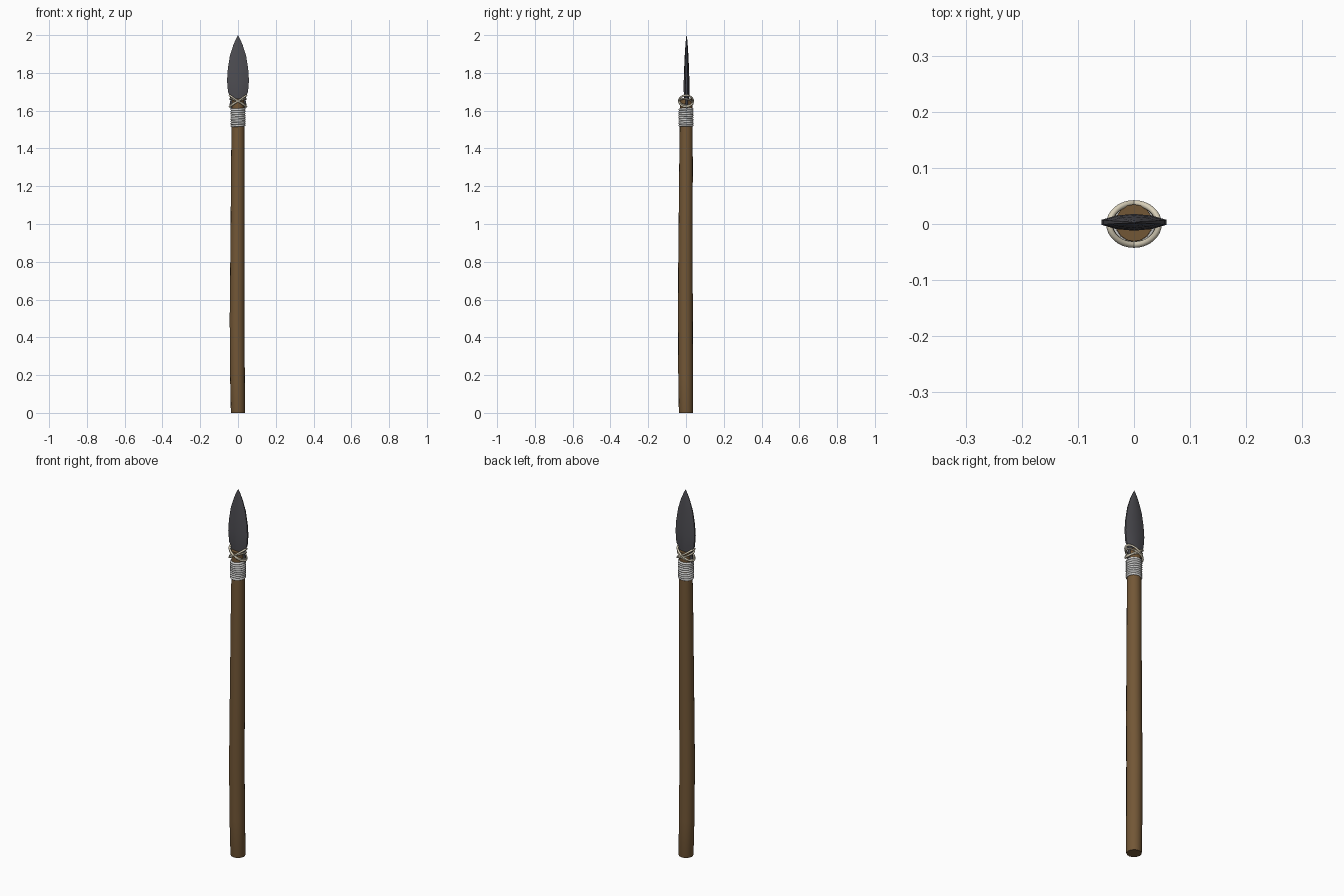
import bpy, bmesh, math
from math import sin, cos, pi

if "Cube" in bpy.data.objects:
    bpy.data.objects.remove(bpy.data.objects["Cube"])


def material(name, rgb):
    m = bpy.data.materials.new(name)
    m.diffuse_color = (*rgb, 1)
    m.use_nodes = True
    m.node_tree.nodes["Principled BSDF"].inputs["Base Color"].default_value = m.diffuse_color
    return m


WOOD = material("brown wood", (0.17, 0.095, 0.037))
STONE = material("dark stone", (0.075, 0.074, 0.085))
CORD = material("pale grey cord", (0.62, 0.62, 0.61))
TWINE = material("cream twine", (0.68, 0.62, 0.48))


def loft(name, rings, mat, angle, tip=None, closed=False):
    """Skin a list of rings with quads; cap the ends, or close into a loop."""
    bm = bmesh.new()
    vs = [[bm.verts.new(p) for p in r] for r in rings]
    n = len(vs[0])
    pairs = list(zip(vs, vs[1:])) + ([(vs[-1], vs[0])] if closed else [])
    for a, b in pairs:
        for i in range(n):
            j = (i + 1) % n
            bm.faces.new((a[i], a[j], b[j], b[i]))
    if not closed:
        bm.faces.new(vs[0][::-1])
        if tip:
            t = bm.verts.new(tip)
            for i in range(n):
                bm.faces.new((vs[-1][i], vs[-1][(i + 1) % n], t))
        else:
            bm.faces.new(vs[-1])
    bmesh.ops.recalc_face_normals(bm, faces=bm.faces)
    me = bpy.data.meshes.new(name)
    bm.to_mesh(me)
    bm.free()
    me.materials.append(mat)
    ob = bpy.data.objects.new(name, me)
    bpy.context.collection.objects.link(ob)
    bpy.ops.object.select_all(action='DESELECT')
    ob.select_set(True)
    bpy.context.view_layer.objects.active = ob
    bpy.ops.object.shade_smooth_by_angle(angle=math.radians(angle))
    return ob


def loop_rope(name, rx, ry, z, tilt, tube, mat, turn=0.0, seg=32, sides=8):
    """Closed elliptical rope ring, tilted so that it rises towards +x."""
    rings = []
    for k in range(seg):
        t = 2 * pi * k / seg
        ring = []
        for s in range(sides):
            a = 2 * pi * s / sides
            d = tube * cos(a)
            ring.append(((rx + d) * cos(t), (ry + d) * sin(t),
                         z + tilt * cos(t + turn) + tube * sin(a)))
        rings.append(ring)
    return loft(name, rings, mat, 60, closed=True)


# Slightly crooked wooden shaft: z, centre x, centre y, radius
shaft = [(0, 0, 0, 0.036), (0.008, 0, 0, 0.038), (0.2, -0.003, -0.002, 0.039),
         (0.5, -0.005, -0.003, 0.039), (0.75, -0.003, -0.003, 0.0385),
         (1.0, -0.002, -0.002, 0.037), (1.3, -0.001, 0, 0.036),
         (1.52, 0, 0.001, 0.034), (1.665, 0, 0.002, 0.033)]
loft("shaft", [[(x + r * cos(2 * pi * i / 16), y + r * sin(2 * pi * i / 16), z)
                for i in range(16)] for z, x, y, r in shaft], WOOD, 40)

# Knapped stone blade with notched tang: z, half width, half thickness
blade = [(1.60, 0.036, 0.010), (1.63, 0.045, 0.012), (1.655, 0.040, 0.013),
         (1.68, 0.043, 0.014), (1.70, 0.053, 0.015), (1.76, 0.058, 0.015),
         (1.82, 0.054, 0.013), (1.89, 0.043, 0.010), (1.95, 0.024, 0.006),
         (1.985, 0.008, 0.003)]
section = [(1, -0.3), (1, 0.3), (0.55, 0.8), (0, 1), (-0.55, 0.8),
           (-1, 0.3), (-1, -0.3), (-0.55, -0.8), (0, -1), (0.55, -0.8)]
loft("spear_blade", [[(u * w, 0.003 + v * t, z) for u, v in section]
                     for z, w, t in blade], STONE, 25, tip=(0, 0.002, 2.0))

# Stacked cord wraps below the blade
for k in range(9):
    loop_rope(f"cord_wrap_{k + 1}", 0.0335, 0.0335, 1.521 + k * 0.0108, 0.002,
              0.0062, CORD, turn=k * 0.7)

# Crossed twine lashing over the tang, two strands in each direction
for side, label in ((1, "right"), (-1, "left")):
    loop_rope(f"cross_lashing_{label}", 0.044, 0.037, 1.651, side * 0.03,
              0.0055, TWINE)
    loop_rope(f"cross_lashing_inner_{label}", 0.042, 0.036, 1.645,
              side * 0.018, 0.0045, TWINE, turn=0.3 * side)
